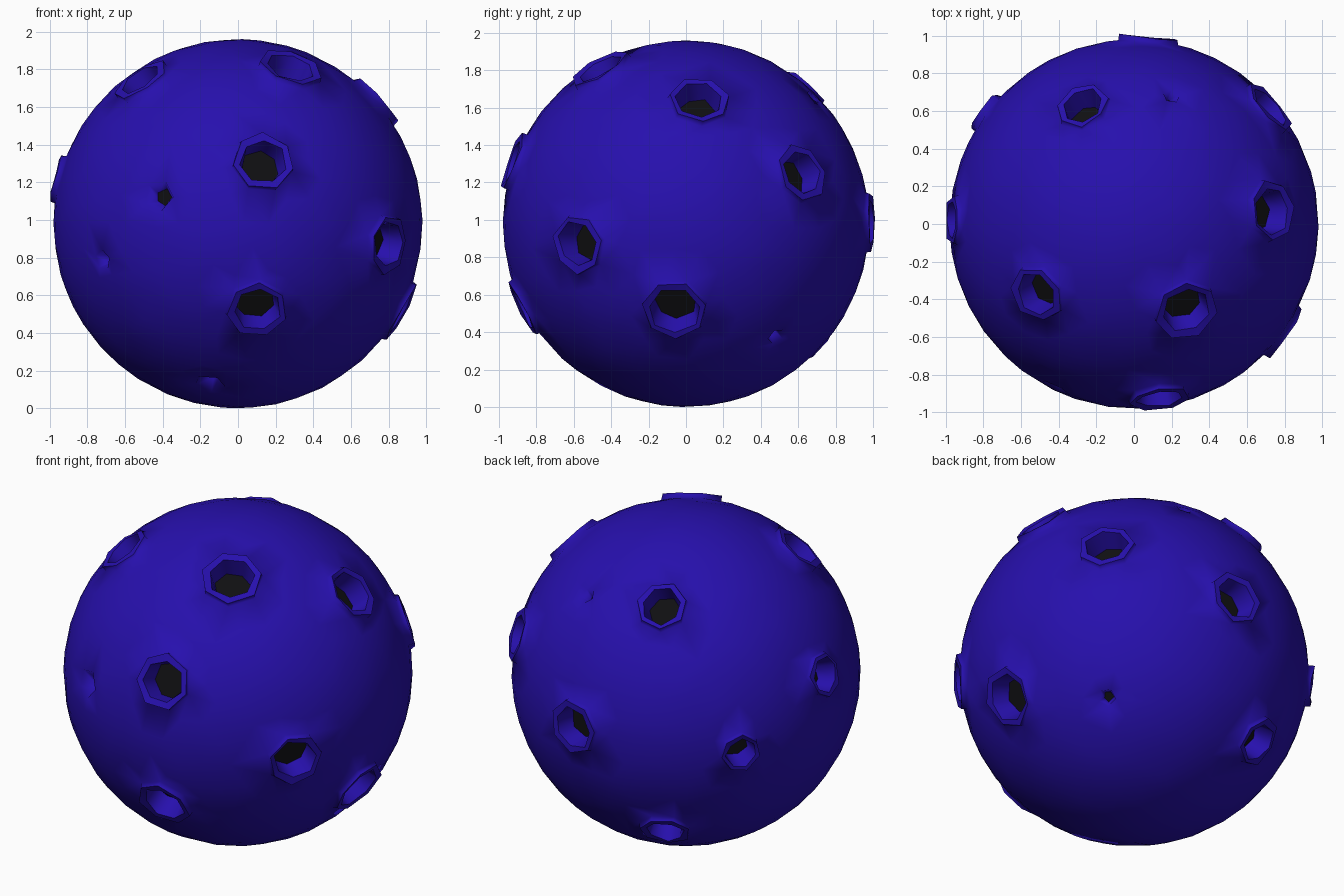
import bpy, bmesh, math, random
from mathutils import Vector

if "Cube" in bpy.data.objects:
    bpy.data.objects.remove(bpy.data.objects["Cube"])

random.seed(4)
R = 0.98

# Craters: direction from the centre, rim radius
craters = [
    ((0.13, -0.90, 0.32), 0.165), ((0.10, -0.86, -0.45), 0.17),
    ((0.80, -0.58, -0.11), 0.165), ((-0.50, -0.36, 0.74), 0.16),
    ((0.28, -0.46, 0.83), 0.175), ((0.86, -0.06, -0.46), 0.18),
    ((0.73, 0.07, 0.66), 0.17), ((0.72, 0.62, 0.27), 0.165),
    ((0.08, 0.96, 0.01), 0.165), ((-0.775, 0.584, -0.06), 0.12),
    ((-0.94, 0.02, 0.24), 0.135), ((-0.33, 0.67, -0.62), 0.15),
    ((-0.27, 0.62, 0.71), 0.15),
]
# Small rimless pits
pits = [
    ((-0.42, -0.87, 0.15), 0.085), ((-0.71, -0.63, -0.19), 0.055),
    ((0.20, 0.68, 0.68), 0.045), ((0.60, 0.48, -0.60), 0.05),
    ((-0.15, -0.46, -0.85), 0.085),
]
# Cross-sections: (radius factor, height above the ring plane)
CRATER = [(1.0, 0.0), (0.96, 0.030), (0.74, 0.026), (0.62, -0.09)]
PIT = [(1.0, 0.0), (0.55, -0.06)]


def material(name, color):
    m = bpy.data.materials.new(name)
    m.diffuse_color = color
    m.use_nodes = True
    m.node_tree.nodes["Principled BSDF"].inputs["Base Color"].default_value = m.diffuse_color
    return m


def circle(direction, r, sides, phase, height):
    n = Vector(direction).normalized()
    u = n.orthogonal().normalized()
    v = n.cross(u)
    c = n * height
    return [c + (u * math.cos(a) + v * math.sin(a)) * r
            for a in (phase + 2 * math.pi * i / sides for i in range(sides))]


# Sphere points, cleared where the holes go
src = bmesh.new()
bmesh.ops.create_icosphere(src, subdivisions=4, radius=R)
holes = [(d, r, 7, CRATER) for d, r in craters] + [(d, r, 5, PIT) for d, r in pits]
points = []
for vert in src.verts:
    p = vert.co + Vector([random.uniform(-0.03, 0.03) for _ in range(3)])
    p = p.normalized() * R
    if all((p - Vector(d).normalized() * R).length > r * 1.2 + 0.02 for d, r, s, f in holes):
        points.append(p)
src.free()

# Skin over the points and hole outlines
bm = bmesh.new()
for p in points:
    bm.verts.new(p)
rings = []
for d, r, sides, profile in holes:
    phase = random.uniform(0, 6)
    h = math.sqrt(R * R - r * r)
    rings.append(([bm.verts.new(p) for p in circle(d, r, sides, phase, h)], phase, h))
bmesh.ops.convex_hull(bm, input=bm.verts[:])
for ring, _, _ in rings:
    members = set(ring)
    lids = [f for f in bm.faces if all(v in members for v in f.verts)]
    bmesh.ops.delete(bm, geom=lids, context='FACES_KEEP_BOUNDARY')
for f in bm.faces:
    f.smooth = True

# Raised rims, walls and dark floors
for (d, r, sides, profile), (ring, phase, h) in zip(holes, rings):
    prev = ring
    for k, (factor, lift) in enumerate(profile[1:]):
        pts = circle(d, r * factor, sides, phase, h + lift)
        cur = [bm.verts.new(p + Vector([random.uniform(-0.008, 0.008) for _ in range(3)]))
               for p in pts]
        for i in range(sides):
            j = (i + 1) % sides
            f = bm.faces.new((prev[i], prev[j], cur[j], cur[i]))
            f.smooth = True
        for i in range(sides):
            bm.edges.get((cur[i], cur[(i + 1) % sides])).smooth = False
        prev = cur
    floor = bm.faces.new(prev)
    floor.material_index = 1
bmesh.ops.recalc_face_normals(bm, faces=bm.faces[:])

# Stand the ball on the ground
low = min(v.co.z for v in bm.verts)
bmesh.ops.translate(bm, verts=bm.verts[:], vec=(0, 0, -low))

mesh = bpy.data.meshes.new("cratered_ball")
bm.to_mesh(mesh)
bm.free()
mesh.materials.append(material("blue_rock", (0.02, 0.005, 0.42, 1)))
mesh.materials.append(material("dark_floor", (0.005, 0.005, 0.006, 1)))
ball = bpy.data.objects.new("cratered_ball", mesh)
bpy.context.collection.objects.link(ball)
